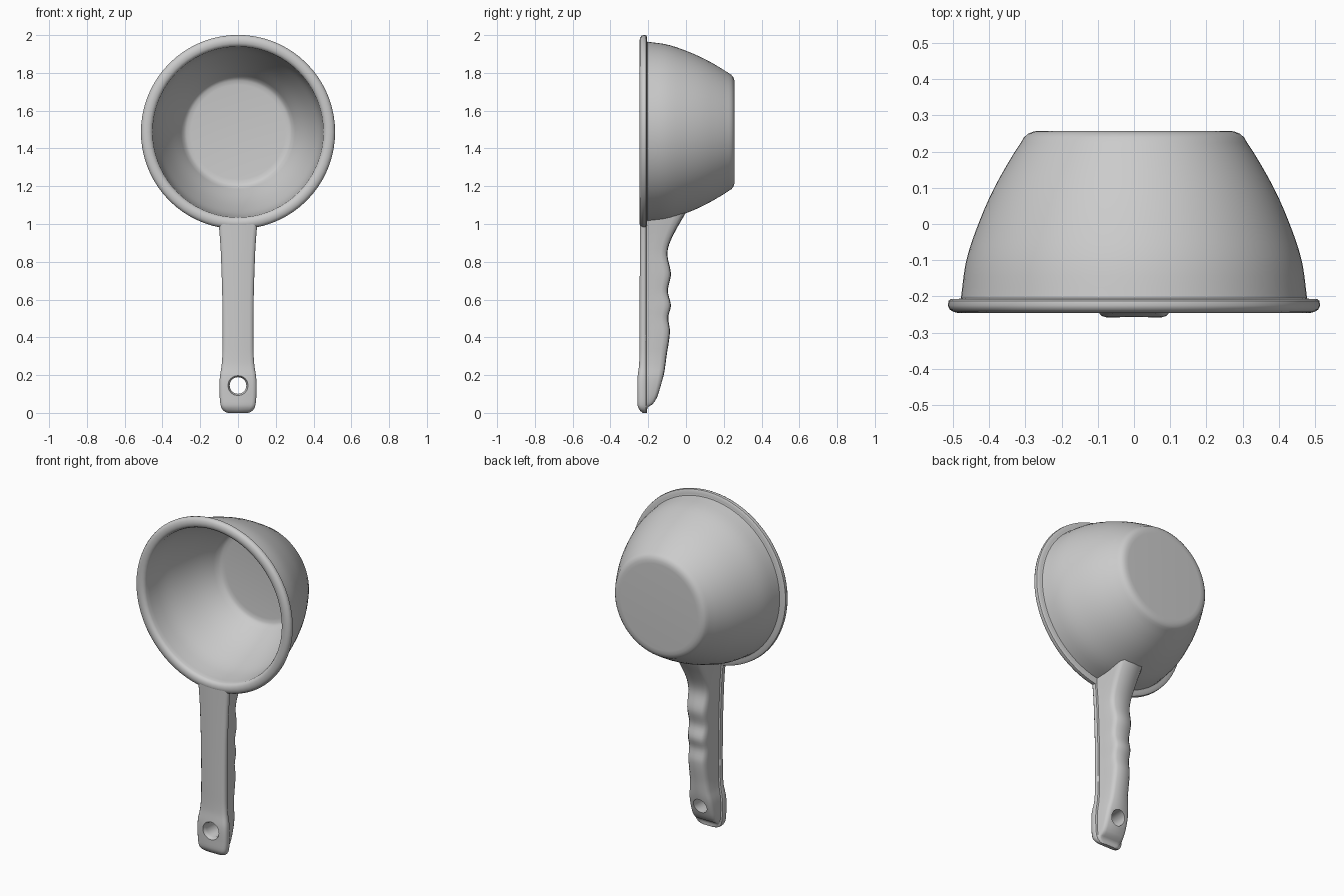
import bpy, bmesh, math

if "Cube" in bpy.data.objects:
    bpy.data.objects.remove(bpy.data.objects["Cube"])

CZ = 1.487                      # bowl axis height


def curve(table, t):
    """Smooth (Hermite) lookup in a table of (t, value) pairs."""
    n = len(table)
    if t <= table[0][0]:
        return table[0][1]
    if t >= table[-1][0]:
        return table[-1][1]

    def slope(i):
        a, b = table[max(i - 1, 0)], table[min(i + 1, n - 1)]
        return (b[1] - a[1]) / (b[0] - a[0])
    i = max(k for k in range(n - 1) if table[k][0] <= t)
    (t0, v0), (t1, v1) = table[i], table[i + 1]
    h = t1 - t0
    u = (t - t0) / h
    return ((2*u**3 - 3*u**2 + 1) * v0 + (u**3 - 2*u**2 + u) * h * slope(i)
            + (3*u**2 - 2*u**3) * v1 + (u**3 - u**2) * h * slope(i + 1))


def make(name, bm):
    bmesh.ops.recalc_face_normals(bm, faces=bm.faces)
    me = bpy.data.meshes.new(name)
    bm.to_mesh(me)
    bm.free()
    ob = bpy.data.objects.new(name, me)
    bpy.context.collection.objects.link(ob)
    return ob


def smooth(ob, deg):
    bpy.ops.object.select_all(action='DESELECT')
    ob.select_set(True)
    bpy.context.view_layer.objects.active = ob
    bpy.ops.object.shade_smooth_by_angle(angle=math.radians(deg))


def skin(bm, rings):
    """Join successive closed rings of vertices with quads."""
    for a, b in zip(rings, rings[1:]):
        for i in range(len(a)):
            j = (i + 1) % len(a)
            bm.faces.new((a[i], a[j], b[j], b[i]))


# Bowl: (y, radius) outer wall, then rolled rim and inner wall
wall = [(-0.205, 0.478), (-0.1, 0.463), (0.0, 0.430), (0.1, 0.386), (0.2, 0.329), (0.225, 0.312)]
outer = [(y, curve(wall, y)) for y in [0.225 - 0.43 * i / 14 for i in range(15)]]
base = [(0.257, 0.255), (0.256, 0.275), (0.249, 0.293), (0.239, 0.304)]
rim = [(-0.208, 0.488), (-0.207, 0.505), (-0.212, 0.512), (-0.225, 0.514), (-0.236, 0.509),
       (-0.243, 0.498), (-0.246, 0.484), (-0.244, 0.469), (-0.237, 0.457), (-0.226, 0.452)]
inner = [(-0.2 + 0.4 * i / 12, curve(wall, -0.2 + 0.4 * i / 12) - 0.027) for i in range(13)]
floor = [(0.226, 0.287), (0.234, 0.272), (0.237, 0.25)]
N = 72
bm = bmesh.new()
rings = []
for y, r in base + outer + rim + inner + floor:
    rings.append([bm.verts.new((r * math.cos(2 * math.pi * k / N), y,
                                CZ + r * math.sin(2 * math.pi * k / N))) for k in range(N)])
skin(bm, rings)
bm.faces.new(rings[0])
bm.faces.new(rings[-1])
bowl = make("bowl", bm)
smooth(bowl, 40)

# Handle: half width, front and finger-grip back as functions of height
width = [(0.0, 0.055), (0.008, 0.072), (0.025, 0.087), (0.06, 0.095), (0.13, 0.098), (0.19, 0.096),
         (0.25, 0.087), (0.33, 0.082), (0.6, 0.083), (0.8, 0.089), (0.95, 0.096), (1.06, 0.104)]
front = [(0.0, -0.228), (0.01, -0.242), (0.035, -0.255), (0.08, -0.257), (0.18, -0.257),
         (0.26, -0.248), (0.4, -0.246), (1.06, -0.244)]
back = [(0.0, -0.207), (0.03, -0.202), (0.045, -0.178), (0.085, -0.152), (0.2, -0.118), (0.3, -0.103),
        (0.43, -0.085), (0.505, -0.094), (0.57, -0.080), (0.645, -0.096), (0.735, -0.080),
        (0.835, -0.098), (0.9, -0.088), (0.98, -0.050), (1.06, 0.005)]


def section(z):
    w, yf, yb = (curve(t, z) for t in (width, front, back))
    s = -0.210
    d = yb - s
    half = [(w - 0.022, yf), (w - 0.008, yf + 0.004), (w, min(yf + 0.014, -0.219)), (w, -0.218),
            (w - 0.004, -0.212), (w - 0.014, s), (w - 0.018, s + d * 0.3), (w - 0.022, s + d * 0.7),
            (w - 0.028, s + d * 0.88), (w - 0.042, s + d * 0.98)]
    return [(0, yf)] + half + [(0, yb)] + [(-x, y) for x, y in reversed(half)]


def top_limit(x, y):
    r = curve(wall, y) - 0.012 if y > -0.205 else 0.48
    return CZ - math.sqrt(r * r - x * x)


heights = [0, 0.004, 0.01, 0.018, 0.028, 0.036, 0.045, 0.06, 0.08] + [0.1 + 0.016 * i for i in range(61)]
bm = bmesh.new()
rings = []
for z in heights:
    ring = []
    for x, y in section(z):
        t = max(0, (z - 0.85) / (1.06 - 0.85))
        ring.append(bm.verts.new((x, y, z if t == 0 else 0.85 + (top_limit(x, y) - 0.85) * t)))
    rings.append(ring)
skin(bm, rings)
bm.faces.new(rings[0])
bm.faces.new(rings[-1])
bmesh.ops.triangulate(bm, faces=[f for f in bm.faces if len(f.verts) > 4])
handle = make("handle", bm)

# Hanging hole, flared at the front
bm = bmesh.new()
rings = []
for y, r in [(-0.3, 0.053), (-0.257, 0.053), (-0.247, 0.047), (-0.235, 0.044), (0.0, 0.044)]:
    rings.append([bm.verts.new((r * math.cos(2 * math.pi * k / 32), y,
                                0.145 + r * math.sin(2 * math.pi * k / 32))) for k in range(32)])
skin(bm, rings)
bm.faces.new(rings[0])
bm.faces.new(rings[-1])
cutter = make("hole_cutter", bm)
cutter.hide_render = True
mod = handle.modifiers.new("hole", 'BOOLEAN')
mod.operation = 'DIFFERENCE'
mod.solver = 'EXACT'
mod.object = cutter
bpy.ops.object.select_all(action='DESELECT')
bpy.context.view_layer.objects.active = handle
handle.select_set(True)
bpy.ops.object.modifier_apply(modifier="hole")
bpy.data.objects.remove(cutter)
smooth(handle, 45)
